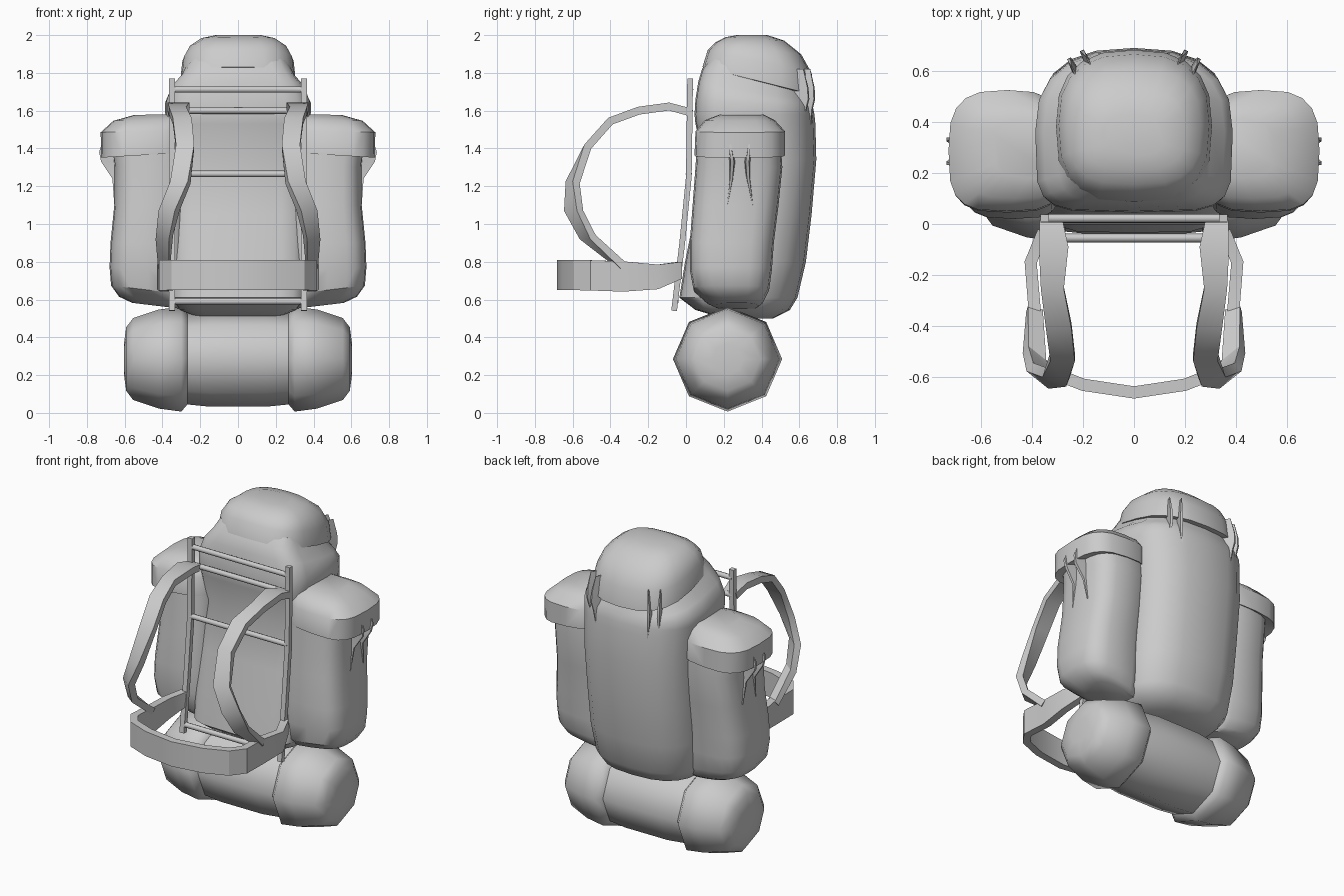
import bpy, bmesh, math
from mathutils import Vector

cube = bpy.data.objects.get("Cube")
if cube:
    bpy.data.objects.remove(cube, do_unlink=True)

grey = bpy.data.materials.new("plain grey")
grey.use_nodes = True
grey.diffuse_color = (0.6, 0.6, 0.6, 1)
grey.node_tree.nodes["Principled BSDF"].inputs["Base Color"].default_value = (0.6, 0.6, 0.6, 1)


def skin(name, rings, angle=40):
    """Join equal-length rings of points into one capped surface."""
    bm = bmesh.new()
    vs = [[bm.verts.new(p) for p in ring] for ring in rings]
    n = len(rings[0])
    for a, b in zip(vs, vs[1:]):
        for i in range(n):
            j = (i + 1) % n
            bm.faces.new((a[i], a[j], b[j], b[i]))
    bm.faces.new(vs[0])
    bm.faces.new(vs[-1])
    bmesh.ops.recalc_face_normals(bm, faces=bm.faces)
    mesh = bpy.data.meshes.new(name)
    bm.to_mesh(mesh)
    bm.free()
    mesh.materials.append(grey)
    ob = bpy.data.objects.new(name, mesh)
    bpy.context.collection.objects.link(ob)
    bpy.ops.object.select_all(action='DESELECT')
    ob.select_set(True)
    bpy.context.view_layer.objects.active = ob
    bpy.ops.object.shade_smooth_by_angle(angle=math.radians(angle))


def section(z, x0, x1, y0, y1, front=3.4, back=3.0, tx=0, ty=0, n=20):
    """Rounded rectangle at height z, tilted along x or y, with front and back squareness."""
    cx, cy, hx, hy = (x0 + x1) / 2, (y0 + y1) / 2, (x1 - x0) / 2, (y1 - y0) / 2
    ring = []
    for i in range(n):
        a = 2 * math.pi * i / n
        c, s = math.cos(a), math.sin(a)
        e = back if s > 0 else front
        dx = hx * math.copysign(abs(c) ** (2 / e), c)
        dy = hy * math.copysign(abs(s) ** (2 / e), s)
        ring.append((cx + dx, cy + dy, z + tx * dx + ty * dy))
    return ring


def flip(rings, s):
    return [[(s * x, y, z) for x, y, z in ring] for ring in rings]


def ribbon(points, side, thick):
    """Flat band through (x, y, z, half width, optional twist towards y)."""
    pts = [Vector(p[:3]) for p in points]
    rings = []
    for i, p in enumerate(pts):
        across = (Vector(side) + Vector((0, sum(points[i][4:]), 0))).normalized()
        t = pts[min(i + 1, len(pts) - 1)] - pts[max(i - 1, 0)]
        nrm = t.cross(across).normalized() * thick / 2
        w = across * points[i][3]
        rings.append([tuple(q) for q in (p + w + nrm, p - w + nrm, p - w - nrm, p + w - nrm)])
    return rings


def wedge(profile, base, out):
    """Pointed tab standing on a base point; profile is (z, reach, half width, sideways shift)."""
    base, out = Vector(base), Vector(out).normalized()
    along = Vector((-out.y, out.x, 0))
    rings = []
    for z, reach, w, shift in profile:
        p = base + along * shift + Vector((0, 0, z))
        rings.append([tuple(q) for q in (p + along * w, p + out * reach + along * w * .5,
                                         p + out * reach - along * w * .5, p - along * w)])
    return rings


# Main pack body: (z, half width, front y, back y, slope)
body = [(.50, .20, .20, .46, 0), (.545, .31, .05, .55, 0), (.61, .36, -.035, .59, 0),
        (.80, .37, -.005, .635, 0), (1.05, .37, .045, .665, 0), (1.34, .372, .095, .69, 0),
        (1.53, .38, .05, .685, 0), (1.58, .385, .045, .68, 0), (1.64, .387, .05, .672, -.06),
        (1.70, .355, .065, .66, -.18), (1.75, .30, .085, .65, -.25), (1.82, .27, .13, .60, -.25)]
skin("pack_body", [section(z, -w, w, a, b, 5, 2.6, ty=t) for z, w, a, b, t in body])

# Tilted lid: (z, half width, front y, back y, slope)
lid = [(1.752, .27, .11, .64, -.25), (1.757, .306, .087, .682, -.25), (1.86, .295, .115, .665, -.22),
       (1.93, .262, .155, .61, -.14), (1.98, .20, .21, .52, -.06), (2.0, .12, .27, .43, 0)]
skin("pack_lid", [section(z, -w, w, a, b, 3, 2.6, ty=t) for z, w, a, b, t in lid])

# Side pockets and their caps: (z, outer x, front y, back y, slope)
pocket = [(.565, .56, .16, .38, .12), (.59, .63, .11, .41, .14), (.65, .672, .04, .44, .12),
          (.76, .68, .02, .455, .05), (.90, .675, .02, .465, 0), (1.10, .655, .035, .49, 0),
          (1.30, .655, .05, .51, 0), (1.45, .67, .06, .50, 0)]
cap = [(1.385, .65, .08, .49, -.06), (1.365, .725, .045, .525, -.06), (1.49, .727, .05, .525, -.02),
       (1.55, .66, .10, .47, -.02), (1.58, .55, .18, .41, -.02)]
pocket_tab = [(1.50, .08, .003, 0), (1.38, .115, .014, .008), (1.33, .105, .018, .015),
              (1.24, .045, .014, .01), (1.10, .035, .003, -.012)]
lid_tab = [(1.82, .05, .003, 0), (1.72, .075, .013, .004), (1.66, .078, .016, .006),
           (1.60, .062, .012, .004), (1.49, .05, .003, -.006)]
for s, tag in ((1, "left"), (-1, "right")):
    skin(tag + "_pocket", flip([section(z, .27, x, a, b, tx=t) for z, x, a, b, t in pocket], s))
    skin(tag + "_pocket_cap", flip([section(z, .27, x, a, b, tx=t) for z, x, a, b, t in cap], s))

    # Pointed tabs under the pocket cap and the lid
    for k, m in ((1, 1), (2, -1)):
        tab = [(z, r, w, m * d) for z, r, w, d in pocket_tab]
        skin(f"{tag}_pocket_tab_{k}", flip(wedge(tab, (.62, .285 - m * .055, 0), (1, 0, 0)), s), 30)
        tab = [(z, r, w, m * d) for z, r, w, d in lid_tab]
        skin(f"{tag}_lid_tab_{k}",
             flip(wedge(tab, (.195 + m * .03, .595 - m * .018, 0), (.45, .9, 0)), s), 30)

    # Frame rails
    rail = [(.35, -.063, .54, .016), (.35, -.02, .90, .016), (.35, .015, 1.25, .016),
            (.35, .022, 1.77, .016)]
    skin(tag + "_frame_rail", flip(ribbon(rail, (1, 0, 0), .03), s), 30)

    # Shoulder straps
    strap = [(.325, .01, 1.595, .045), (.315, -.09, 1.622, .058), (.32, -.25, 1.60, .045),
             (.295, -.40, 1.545, .05), (.28, -.52, 1.41, .048), (.305, -.60, 1.22, .05, .4),
             (.365, -.595, 1.07, .055, .8), (.39, -.52, .93, .045, .8), (.39, -.34, .78, .03, .3)]
    skin(tag + "_shoulder_strap", flip(ribbon(strap, (1, 0, 0), .042), s), 30)

# Frame crossbars
for k, (z, y) in enumerate(((.59, -.055), (1.265, .015), (1.60, .02), (1.712, .022))):
    rings = [[(x, y + .017 * math.cos(a * math.pi / 4), z + .017 * math.sin(a * math.pi / 4))
              for a in range(8)] for x in (-.35, .35)]
    skin(f"frame_crossbar_{k + 1}", rings, 50)

# Hip belt, one half then its reflection
half = [(.355, -.03, .755, .045), (.405, -.15, .72, .065), (.39, -.33, .722, .08),
        (.395, -.50, .728, .08), (.34, -.575, .73, .08), (.20, -.63, .73, .08)]
belt = half + [(0, -.66, .73, .08)] + [(-x, y, z, w) for x, y, z, w in reversed(half)]
skin("hip_belt", ribbon(belt, (0, 0, 1), .048), 30)


# Bedroll along x: (x, radius)
def roll(profile):
    return [[(x, .22 + r * 1.04 * math.sin(a * math.pi / 4), .285 - r * math.cos(a * math.pi / 4))
             for a in range(8)] for x, r in profile]


skin("bedroll_middle", roll([(-.32, .235), (-.15, .252), (.15, .252), (.32, .235)]), 60)
for s, tag in ((1, "left"), (-1, "right")):
    skin(tag + "_bedroll_end",
         flip(roll([(.255, .225), (.30, .278), (.42, .262), (.555, .217), (.592, .168), (.604, .08)]), s), 65)
